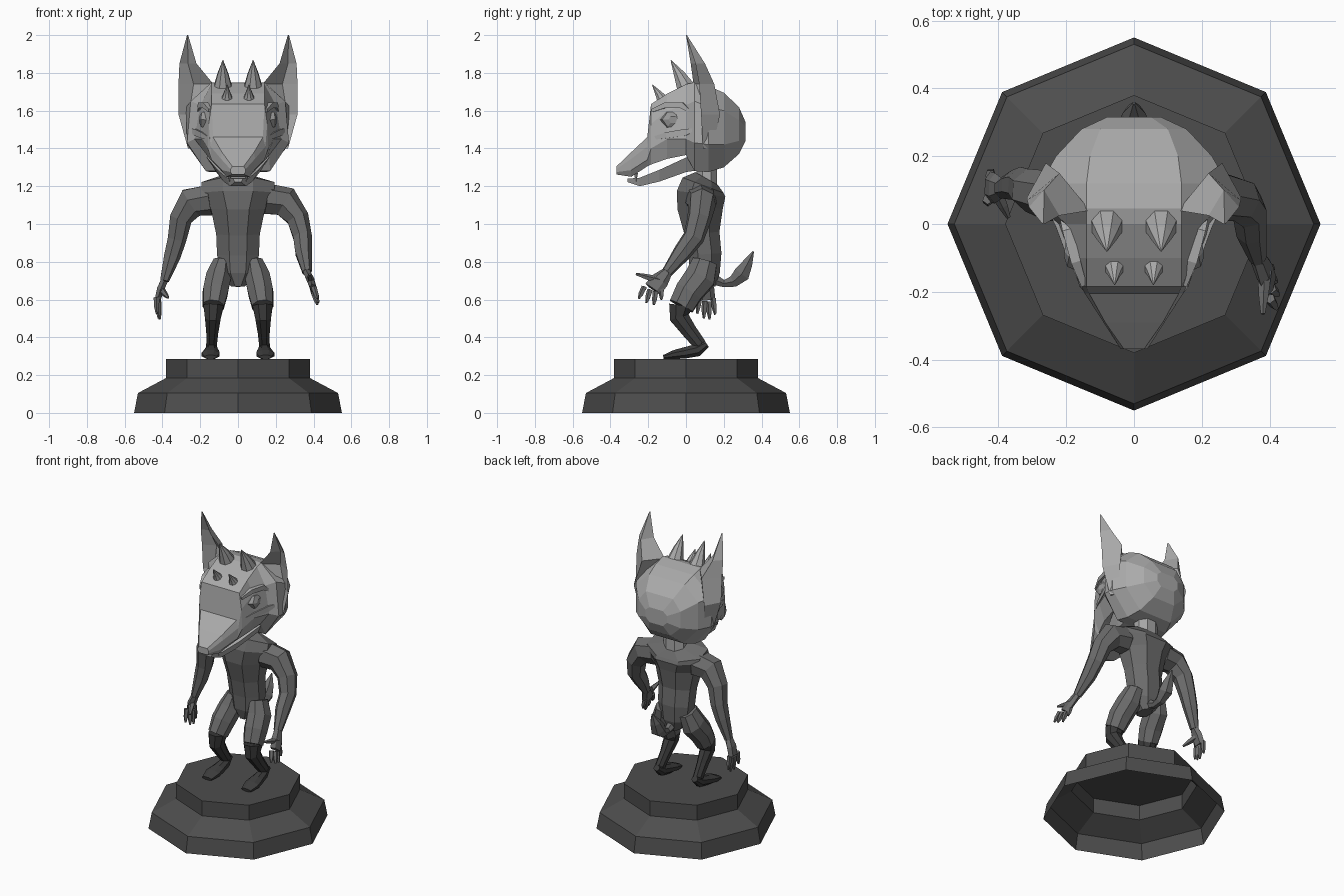
import bpy, bmesh, math
from mathutils import Vector

X, Y, Z = Vector((1, 0, 0)), Vector((0, 1, 0)), Vector((0, 0, 1))


def material(name, v):
    m = bpy.data.materials.new(name)
    m.diffuse_color = (v, v, v, 1)
    return m


LIGHT = material("light grey fur", 0.40)
EYE = material("eye grey", 0.31)
BODY = material("mid grey body", 0.15)
DARK = material("dark grey legs", 0.045)
STONE = material("dark grey base", 0.075)


def loft(name, rings, mat, start=True, end=True, fix=True):
    """Skin a list of equal-length point rings with flat faces."""
    bm = bmesh.new()
    vs = [[bm.verts.new(p) for p in r] for r in rings]
    n = len(rings[0])
    for a, b in zip(vs, vs[1:]):
        for i in range(n):
            j = (i + 1) % n
            bm.faces.new((a[i], a[j], b[j], b[i]))
    if start:
        bm.faces.new(vs[0][::-1])
    if end:
        bm.faces.new(vs[-1])
    if fix:
        bmesh.ops.recalc_face_normals(bm, faces=bm.faces)
    me = bpy.data.meshes.new(name)
    bm.to_mesh(me)
    bm.free()
    me.materials.append(mat)
    ob = bpy.data.objects.new(name, me)
    bpy.context.collection.objects.link(ob)
    return ob


def tube(name, path, mat, n=8, ref=Y, sx=1):
    """Path points are (x, y, z, radius_u, radius_v)."""
    pts = [Vector((p[0] * sx, p[1], p[2])) for p in path]
    rings = []
    for i, c in enumerate(pts):
        t = (pts[min(i + 1, len(pts) - 1)] - pts[max(i - 1, 0)]).normalized()
        u = ref.cross(t).normalized()
        v = t.cross(u)
        ru, rv = path[i][3], path[i][-1]
        rings.append([c + u * ru * math.cos(a) + v * rv * math.sin(a)
                      for a in (2 * math.pi * (k + 0.5) / n for k in range(n))])
    return loft(name, rings, mat)


# Octagonal stepped base, open underneath
loft("pedestal", [[(r * math.cos(k * math.pi / 4), r * math.sin(k * math.pi / 4), z)
                   for k in range(8)]
                  for r, z in ((.55, 0), (.53, .105), (.38, .185), (.38, .285))],
     STONE, start=False, fix=False)

# Torso and neck
tube("torso", [(0, .10, .67, .04, .06), (0, .10, .74, .105, .085),
               (0, .10, .84, .12, .095), (0, .085, .95, .125, .10),
               (0, .075, 1.08, .155, .13), (0, .08, 1.16, .21, .14),
               (0, .09, 1.205, .21, .125), (0, .11, 1.24, .09, .075)], BODY)
tube("neck", [(0, .11, 1.2, .08, .06), (0, .11, 1.32, .08, .06)], LIGHT)

# Tail curling up
tube("tail", [(0, .14, .71, .035), (0, .20, .685, .022), (0, .25, .695, .035, .03),
              (0, .295, .735, .05, .045), (0, .325, .79, .032, .035),
              (0, .357, .855, .004)], BODY, n=6, ref=X)

# Arms and hands: one reaches forward, the other hangs back
right_arm = [(.15, .08, 1.13, .085), (.25, .085, 1.115, .085, .075),
             (.315, .07, 1.03, .062, .065), (.34, .04, .93, .052, .058),
             (.345, -.02, .85, .046, .05), (.365, -.10, .745, .026, .03)]
left_arm = [(-.15, .08, 1.13, .085), (-.25, .085, 1.115, .085, .075),
            (-.305, .10, 1.03, .062, .065), (-.325, .115, .92, .052, .055),
            (-.35, .115, .83, .046, .045), (-.39, .105, .70, .025, .03)]
hands = {
    "right": (right_arm, [(.365, -.10, .745, .022, .03), (.385, -.14, .70, .022, .05),
                          (.40, -.175, .655, .018, .05)],
              [(.42, -.25, .605), (.425, -.21, .583), (.42, -.17, .572), (.41, -.13, .60)],
              (.38, -.265, .735)),
    "left": (left_arm, [(-.39, .105, .70, .022, .03), (-.41, .105, .655, .022, .045),
                        (-.425, .11, .60, .018, .045)],
             [(-.43, .06, .525), (-.42, .095, .50), (-.415, .125, .495), (-.42, .155, .52)],
             (-.37, .02, .61)),
}
for side, (arm, palm, tips, thumb) in hands.items():
    tube(side + "_arm", arm, BODY, n=7)
    tube(side + "_palm", palm, BODY, n=6)
    end = Vector(palm[-1][:3])
    centre = sum((Vector(t) for t in tips), Vector()) / 4
    for i, t in enumerate(tips):
        tip = Vector(t)
        root = end + (tip - centre) * .75
        mid = root.lerp(tip, .6)
        tube(f"{side}_finger_{i}", [(*root, .016), (*mid, .014), (*tip, .006)],
             BODY, n=5, ref=X)
    root = Vector(palm[1][:3])
    tube(side + "_thumb", [(*root, .022), (*root.lerp(Vector(thumb), .6), .015),
                           (*thumb, .007)], BODY, n=5, ref=X)


# Head sections along y: half profiles of (x, z) from top to bottom
def section(y, half):
    return [(x, y, z) for x, z in half] + [(-x, y, z) for x, z in reversed(half)]


head = [
    (-.368, ((.03, 1.305), (.04, 1.29), (.04, 1.275), (.03, 1.262))),
    (-.29, ((.085, 1.38), (.09, 1.345), (.085, 1.285), (.06, 1.25))),
    (-.205, ((.132, 1.46), (.145, 1.41), (.14, 1.34), (.11, 1.305))),
    (-.185, ((.14, 1.635), (.155, 1.53), (.16, 1.40), (.12, 1.315))),
    (-.10, ((.14, 1.69), (.178, 1.60), (.19, 1.45), (.15, 1.345))),
    (.0, ((.14, 1.74), (.20, 1.63), (.23, 1.45), (.165, 1.365))),
    (.045, ((.14, 1.75), (.25, 1.65), (.27, 1.43), (.17, 1.28))),
    (.12, ((.14, 1.73), (.275, 1.62), (.27, 1.42), (.15, 1.275))),
    (.20, ((.13, 1.695), (.23, 1.60), (.23, 1.42), (.12, 1.30))),
    (.28, ((.10, 1.62), (.155, 1.55), (.155, 1.44), (.08, 1.37))),
    (.315, ((.05, 1.54), (.08, 1.515), (.08, 1.47), (.05, 1.44))),
]
loft("head", [section(y, h) for y, h in head], LIGHT)

# Lower jaw with an open gap under the snout
jaw = [(-.31, .025, 1.24, 1.222), (-.245, .06, 1.245, 1.2),
       (-.14, .11, 1.287, 1.225), (.0, .165, 1.352, 1.275), (.07, .17, 1.37, 1.285)]
loft("lower_jaw", [section(y, ((w, t), (w * .7, b))) for y, w, t, b in jaw], LIGHT)

for sx, side in ((1, "right"), (-1, "left")):
    # Cupped ear: inner edge, hollow, outer edge, back
    rows = [(1.40, (.22, .06), (.24, .09), (.265, .09), (.24, .14)),
            (1.58, (.20, .03), (.26, .12), (.315, .08), (.26, .18)),
            (1.74, (.13, .04), (.235, .11), (.315, .07), (.22, .15)),
            (1.85, (.22, .025), (.265, .07), (.31, .05), (.265, .10)),
            (2.0, (.264, .0), (.267, .003), (.270, .0), (.267, .005))]
    loft(side + "_ear", [[(x * sx, y, r[0]) for x, y in r[1:]] for r in rows], LIGHT)

    # Horns on the forehead
    tube(side + "_large_horn", [(.08, .005, 1.71, .056), (.08, -.035, 1.79, .032),
                                (.08, -.08, 1.867, .002)], LIGHT, sx=sx)
    tube(side + "_small_horn", [(.058, -.12, 1.65, .036), (.058, -.145, 1.69, .02),
                                (.057, -.178, 1.737, .002)], LIGHT, sx=sx)

    # Eye with brow and cheek ridges
    tube(side + "_eye", [(.15, -.075, 1.55, .055, .068), (.19, -.07, 1.553, .045, .056),
                         (.203, -.068, 1.553, .02, .026)], EYE, n=6, sx=sx)
    tube(side + "_brow", [(.148, -.18, 1.60, .012), (.172, -.11, 1.628, .02),
                          (.195, -.02, 1.628, .022), (.215, .03, 1.59, .008)],
         LIGHT, n=4, ref=Z, sx=sx)
    tube(side + "_cheek_ridge", [(.145, -.19, 1.45, .01), (.18, -.10, 1.47, .022),
                                 (.215, .0, 1.485, .025), (.25, .05, 1.50, .01)],
         LIGHT, n=4, ref=Z, sx=sx)

    # Fang
    tube(side + "_fang", [(.045, -.265, 1.27, .012), (.045, -.265, 1.225, .002)],
         LIGHT, n=5, sx=sx)

    # Thigh, dark shin and foot
    tube(side + "_thigh", [(.085, .10, .80, .05, .07), (.105, .075, .715, .072, .088),
                           (.12, .015, .64, .072, .08), (.13, -.025, .565, .06, .072)],
         BODY, sx=sx)
    tube(side + "_shin", [(.13, -.025, .567, .058, .07), (.133, -.035, .505, .045, .055),
                          (.136, .02, .43, .034, .043), (.14, .075, .36, .03, .036)],
         DARK, sx=sx)
    tube(side + "_foot", [(.14, .11, .365, .022, .02), (.14, .06, .332, .034, .036),
                          (.142, -.01, .317, .045, .032), (.145, -.06, .309, .052, .026),
                          (.145, -.12, .296, .036, .011)], DARK, ref=Z, sx=sx)
